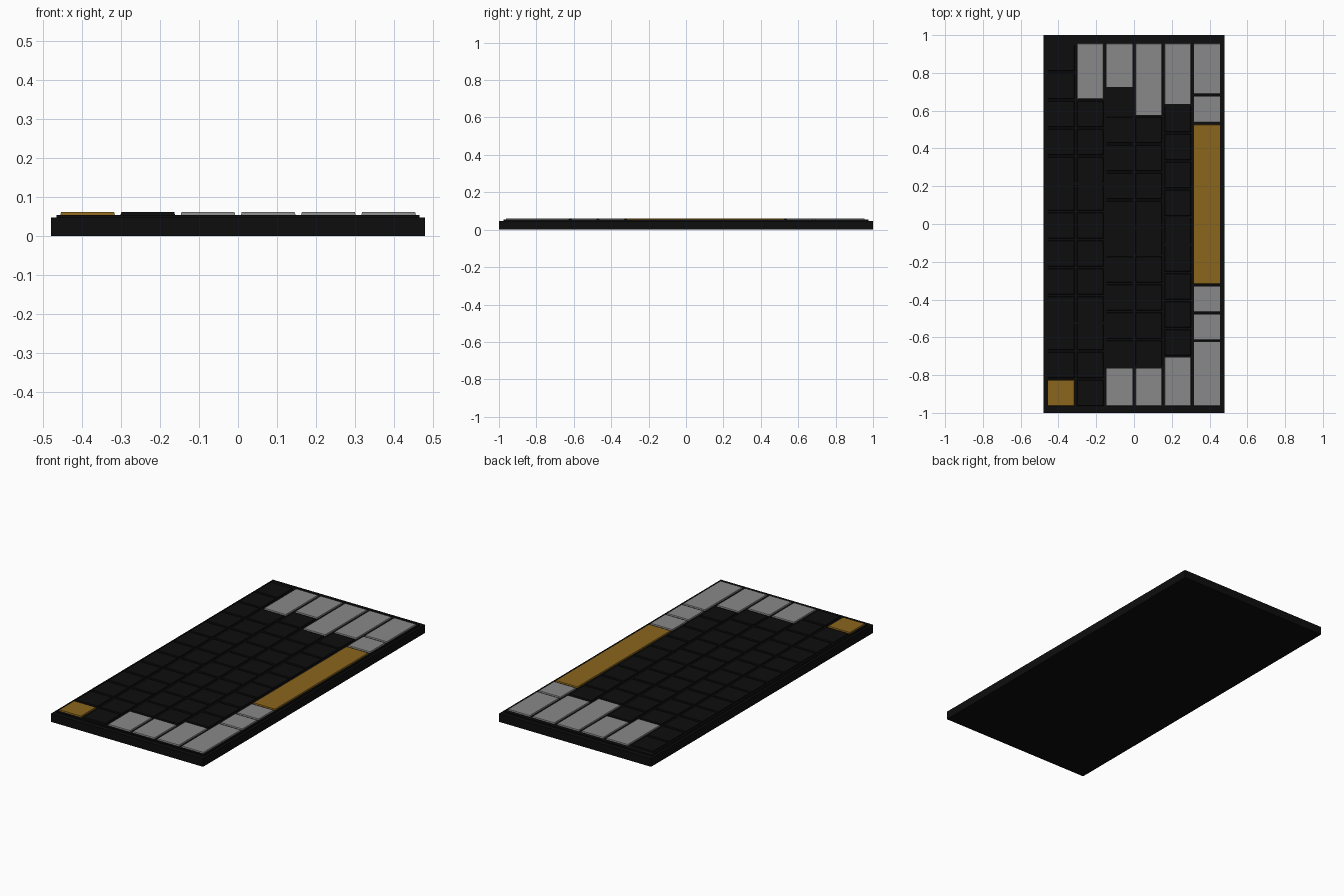
import bpy, bmesh

if "Cube" in bpy.data.objects:
    bpy.data.objects.remove(bpy.data.objects["Cube"])

def material(name, rgb):
    m = bpy.data.materials.new(name)
    m.diffuse_color = (*rgb, 1)
    m.use_nodes = True
    m.node_tree.nodes["Principled BSDF"].inputs["Base Color"].default_value = m.diffuse_color
    return m

BLACK = material("black_plastic", (0.004, 0.004, 0.004))
GREY = material("grey_plastic", (0.25, 0.25, 0.25))
GOLD = material("gold_plastic", (0.26, 0.13, 0.012))

def slab(name, x0, x1, y0, y1, z0, z1, mat, taper=0.0):
    """Box whose top face is inset by taper."""
    bm = bmesh.new()
    bmesh.ops.create_cube(bm, size=1)
    for v in bm.verts:
        t = taper if v.co.z > 0 else 0
        v.co.x = x0 + t if v.co.x < 0 else x1 - t
        v.co.y = y0 + t if v.co.y < 0 else y1 - t
        v.co.z = z0 if v.co.z < 0 else z1
    me = bpy.data.meshes.new(name)
    bm.to_mesh(me)
    bm.free()
    me.materials.append(mat)
    ob = bpy.data.objects.new(name, me)
    bpy.context.collection.objects.link(ob)

# Case and raised deck
slab("case", -0.48, 0.48, -1, 1, 0, 0.047, BLACK)
slab("deck", -0.466, 0.466, -0.975, 0.975, 0.046, 0.054, BLACK)

# Key rows from back (-x) to front (+x): (width, material, repeat)
U = 0.1477                       # pitch of a square key
rows = [
    [(U, GOLD, 1), (U, BLACK, 12)],
    [(U, BLACK, 11), (None, GREY, 1)],
    [(0.210, GREY, 1), (U, BLACK, 10), (None, GREY, 1)],
    [(0.210, GREY, 1), (U, BLACK, 9), (None, GREY, 1)],
    [(0.268, GREY, 1), (U, BLACK, 9), (None, GREY, 1)],
    [(0.350, GREY, 1), (U, GREY, 2), (0.855, GOLD, 1), (U + 0.004, GREY, 1), (None, GREY, 1)],
]
START, END, GAP = -0.963, 0.966, 0.011
for r, row in enumerate(rows):
    x = -0.456 + r * 0.1545
    y, n = START, 0
    for width, mat, count in row:
        for _ in range(count):
            w = END - y if width is None else width
            slab(f"key_row{r + 1}_{n + 1}", x, x + 0.14, y, y + w - GAP,
                 0.0535, 0.061, mat, 0.002)
            y += w
            n += 1
